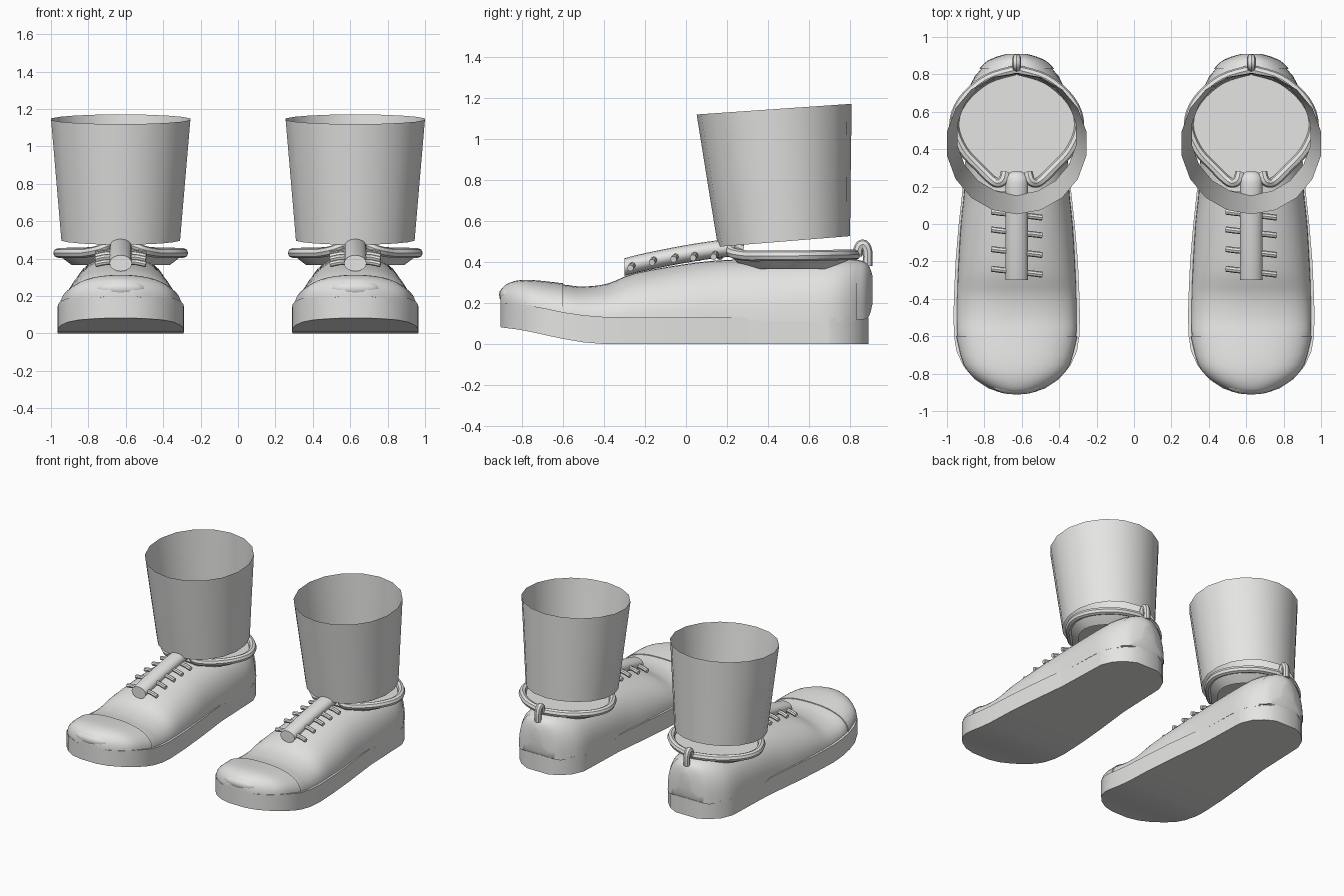
import bpy, bmesh, math
from mathutils import Vector

if "Cube" in bpy.data.objects:
    bpy.data.objects.remove(bpy.data.objects["Cube"])

GREY = bpy.data.materials.new("light grey")
GREY.diffuse_color = (0.78, 0.78, 0.77, 1)
GREY.use_nodes = True
GREY.node_tree.nodes["Principled BSDF"].inputs["Base Color"].default_value = GREY.diffuse_color


def finish(name, bm, x, angle=40, fix=True):
    if fix:
        bmesh.ops.recalc_face_normals(bm, faces=bm.faces)
    me = bpy.data.meshes.new(name)
    bm.to_mesh(me)
    bm.free()
    me.materials.append(GREY)
    ob = bpy.data.objects.new(name, me)
    bpy.context.collection.objects.link(ob)
    ob.location.x = x
    bpy.context.view_layer.objects.active = ob
    ob.select_set(True)
    bpy.ops.object.shade_smooth_by_angle(angle=math.radians(angle))
    ob.select_set(False)
    return ob


def spline(pts, sub):
    """Smooth interpolation through points of any dimension."""
    out = []
    for i in range(len(pts) - 1):
        p0, p1, p2, p3 = (pts[max(0, min(len(pts) - 1, i + k))] for k in (-1, 0, 1, 2))
        for s in range(sub):
            t = s / sub
            out.append([0.5 * (2 * b + (c - a) * t + (2 * a - 5 * b + 4 * c - d) * t * t
                               + (3 * b - a - 3 * c + d) * t ** 3)
                        for a, b, c, d in zip(p0, p1, p2, p3)])
    return out + [list(pts[-1])]


def bridge(bm, rings, caps=True):
    vr = [[bm.verts.new(p) for p in r] for r in rings]
    n = len(vr[0])
    for a, b in zip(vr, vr[1:]):
        for i in range(n):
            bm.faces.new((a[i], a[(i + 1) % n], b[(i + 1) % n], b[i]))
    if caps:
        bm.faces.new(vr[0])
        bm.faces.new(vr[-1])


def dome_ring(y, w, zb, zt, power, grow=0.0, segs=20):
    """Arched cross-section standing on a flat base."""
    ring = []
    for i in range(segs + 1):
        a = math.pi * i / segs
        c, s = math.cos(a), math.sin(a)
        ring.append((math.copysign(abs(c) ** (2 / power), c) * (w + grow), y,
                     zb + (zt + grow - zb) * max(s, 0) ** (2 / power)))
    return ring


def tube(bm, path, r, n=8):
    pts = [Vector(p) for p in path]
    rings = []
    for i, p in enumerate(pts):
        d = (pts[min(i + 1, len(pts) - 1)] - pts[max(i - 1, 0)]).normalized()
        u = d.cross(Vector((0, 0, 1)))
        u = u.normalized() if u.length > 0.05 else Vector((1, 0, 0))
        v = u.cross(d)
        rings.append([p + (u * math.cos(2 * math.pi * k / n) + v * math.sin(2 * math.pi * k / n)) * r
                      for k in range(n)])
    bridge(bm, rings)


# Stations along the shoe: y, half width, base height, top height, arch power
BODY = [(-0.87, 0.13, 0.19, 0.255, 2.3), (-0.83, 0.21, 0.18, 0.295, 2.3),
        (-0.75, 0.275, 0.17, 0.305, 2.4), (-0.6, 0.318, 0.14, 0.29, 2.4),
        (-0.5, 0.322, 0.12, 0.28, 2.3), (-0.38, 0.32, 0.11, 0.295, 2.2),
        (-0.25, 0.315, 0.11, 0.345, 2.2), (0.0, 0.30, 0.11, 0.39, 2.2),
        (0.2, 0.28, 0.11, 0.41, 2.3), (0.5, 0.27, 0.11, 0.415, 2.5),
        (0.7, 0.26, 0.11, 0.415, 2.6), (0.8, 0.215, 0.11, 0.415, 2.6),
        (0.86, 0.15, 0.12, 0.40, 2.5), (0.895, 0.07, 0.16, 0.36, 2.3)]
# Toe cap and heel panel stations
CAP = [(-0.905, 0.07, 0.20, 0.255, 2.2), (-0.885, 0.13, 0.19, 0.285, 2.2),
       (-0.83, 0.22, 0.18, 0.308, 2.3), (-0.75, 0.285, 0.17, 0.312, 2.4),
       (-0.6, 0.325, 0.14, 0.296, 2.4)]
HEEL = [(0.83, 0.20, 0.12, 0.412, 2.5), (0.87, 0.16, 0.12, 0.40, 2.4),
        (0.895, 0.105, 0.14, 0.375, 2.2), (0.91, 0.05, 0.2, 0.33, 2)]
# Sole stations: y, half width, bottom, top
SOLE = [(-0.905, 0.07, 0.082, 0.20), (-0.88, 0.15, 0.078, 0.197), (-0.83, 0.225, 0.072, 0.193),
        (-0.76, 0.285, 0.06, 0.187), (-0.68, 0.322, 0.042, 0.172), (-0.6, 0.335, 0.025, 0.155),
        (-0.5, 0.338, 0.008, 0.14), (-0.4, 0.336, 0, 0.132), (-0.2, 0.327, 0, 0.13),
        (0.0, 0.31, 0, 0.13), (0.29, 0.278, 0, 0.128), (0.31, 0.276, 0, 0.115),
        (0.69, 0.262, 0, 0.115), (0.71, 0.26, 0, 0.13), (0.79, 0.225, 0, 0.13),
        (0.85, 0.165, 0, 0.13), (0.89, 0.09, 0, 0.13)]
# Right half of the collar cord: front hook, flank, back
COLLAR = [(0.06, 0.275, 0.46), (0.075, 0.23, 0.47), (0.12, 0.225, 0.445), (0.2, 0.30, 0.43),
          (0.29, 0.40, 0.43), (0.335, 0.53, 0.43), (0.29, 0.66, 0.432), (0.16, 0.775, 0.435),
          (0, 0.825, 0.435)]
TONGUE = [(-0.30, 0.375), (-0.2, 0.40), (-0.05, 0.43), (0.1, 0.455), (0.22, 0.468), (0.28, 0.46)]
LACES = [(-0.255, 0.37), (-0.15, 0.397), (-0.045, 0.412), (0.05, 0.42), (0.15, 0.425)]


def make_shoe(side, x):
    # Sole slab
    bm = bmesh.new()
    bridge(bm, [[(-w, y, b), (w, y, b), (w, y, t), (-w, y, t)] for y, w, b, t in SOLE])
    finish(side + "_sole", bm, x)

    # Upper body with toe cap and heel panel
    for part, st in (("upper", BODY), ("toe_cap", CAP), ("heel_panel", HEEL)):
        bm = bmesh.new()
        bridge(bm, [dome_ring(*s) for s in spline(st, 3)])
        finish(f"{side}_{part}", bm, x)

    # Small bumper on the toe tip
    bm = bmesh.new()
    bmesh.ops.create_uvsphere(bm, u_segments=16, v_segments=8, radius=1)
    bmesh.ops.scale(bm, vec=(0.135, 0.05, 0.045), verts=bm.verts)
    bmesh.ops.translate(bm, vec=(0, -0.862, 0.24), verts=bm.verts)
    finish(side + "_toe_bumper", bm, x)

    # Ankle rim flaring out under the collar cord, closed by a flat top
    bm = bmesh.new()
    half = spline([(px, py) for px, py, _ in COLLAR[2:]], 3)
    loop = half + [(-a, b) for a, b in reversed(half[:-1])]
    bridge(bm, [[(a * k, 0.5 + (b - 0.5) * k, z) for a, b in loop]
                for k, z in ((0.78, 0.365), (0.92, 0.40), (1.0, 0.425))], caps=False)
    top = [v for v in bm.verts if abs(v.co.z - 0.425) < 1e-4]
    bm.faces.new(top)
    finish(side + "_ankle_rim", bm, x)

    # Collar cord
    bm = bmesh.new()
    pts = spline(COLLAR, 4)
    tube(bm, pts + [(-a, b, c) for a, b, c in reversed(pts[:-1])], 0.026)
    finish(side + "_collar", bm, x)

    # Heel pull loop
    bm = bmesh.new()
    tube(bm, spline([(0, 0.835, 0.43), (0, 0.845, 0.475), (0, 0.868, 0.485),
                     (0, 0.885, 0.45), (0, 0.885, 0.38)], 3), 0.024)
    finish(side + "_heel_loop", bm, x)

    # Rounded tongue strip
    bm = bmesh.new()
    rings = []
    for y, z in spline(TONGUE, 3):
        k = 1 if y < 0.24 else math.sqrt(max(0.1, 1 - ((y - 0.24) / 0.045) ** 2))
        rings.append([(0.06 * k * math.cos(a), y, z + 0.043 * k * math.sin(a))
                      for a in (2 * math.pi * i / 16 for i in range(16))])
    bridge(bm, rings)
    finish(side + "_tongue", bm, x)

    # Lace stubs on both sides of the tongue
    bm = bmesh.new()
    for y, z in LACES:
        for s in (-1, 1):
            tube(bm, [(s * 0.03, y - s * 0.004, z + 0.015), (s * 0.09, y - s * 0.01, z + 0.01),
                      (s * 0.135, y - s * 0.016, z)], 0.016)
    finish(side + "_laces", bm, x)

    # Open tapered ankle cuff, tilted at both ends
    bm = bmesh.new()
    rings = []
    for cy, r, z in ((0.478, 0.322, 0.50), (0.455, 0.348, 0.80), (0.43, 0.378, 1.145)):
        rings.append([(r * math.cos(a), cy + r * math.sin(a), z + 0.026 * math.sin(a))
                      for a in (2 * math.pi * (i + 0.5) / 18 for i in range(18))])
    bridge(bm, rings, caps=False)
    finish(side + "_cuff", bm, x, fix=False)


make_shoe("left", -0.627)
make_shoe("right", 0.627)
